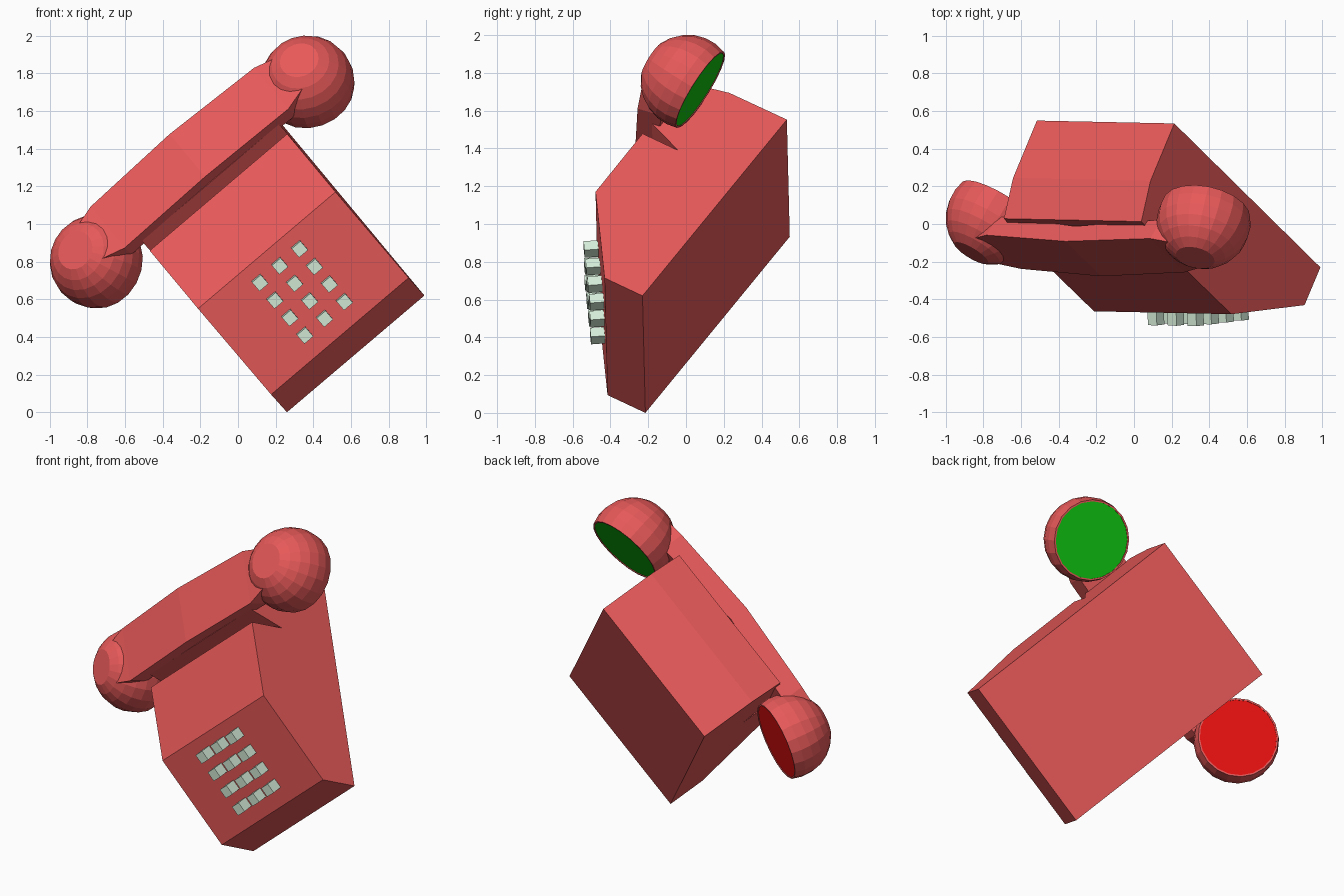
import bpy, bmesh, math
from mathutils import Matrix, Vector

if "Cube" in bpy.data.objects:
    bpy.data.objects.remove(bpy.data.objects["Cube"])

# Tilted frame of the phone: x = width, y = front to back, z = up from its base
W = Vector((0.762, -0.016, 0.647)).normalized()
U = Vector((-0.536, 0.533, 0.655))
U = (U - W * U.dot(W)).normalized()
N = W.cross(U)
FRAME = Matrix((W, U, N)).transposed().to_4x4()
FRAME.translation = (0.26, -0.215, 0.0)
HALF = 0.479
MID = Matrix.Translation((HALF, 0, 0))


def material(name, rgb):
    m = bpy.data.materials.new(name)
    m.diffuse_color = (*rgb, 1)
    m.use_nodes = True
    m.node_tree.nodes["Principled BSDF"].inputs["Base Color"].default_value = m.diffuse_color
    return m


SHELL = material("shell_red", (0.8, 0.1, 0.1))
KEYS = material("key_pale_green", (0.68, 0.86, 0.70))
RED = material("disc_red", (0.8, 0.005, 0.005))
GREEN = material("disc_green", (0.005, 0.55, 0.005))


def loft(name, rings, mat, local, caps=(True, True)):
    """Join equal-length point rings with quads and cap the ends."""
    bm = bmesh.new()
    vs = [[bm.verts.new(p) for p in ring] for ring in rings]
    n = len(vs[0])
    for a, b in zip(vs, vs[1:]):
        for i in range(n):
            j = (i + 1) % n
            bm.faces.new((a[i], a[j], b[j], b[i]))
    for ring, cap in ((vs[0], caps[0]), (vs[-1], caps[1])):
        if cap:
            bm.faces.new(ring)
    bmesh.ops.recalc_face_normals(bm, faces=bm.faces)
    me = bpy.data.meshes.new(name)
    bm.to_mesh(me)
    bm.free()
    me.materials.append(mat)
    ob = bpy.data.objects.new(name, me)
    bpy.context.collection.objects.link(ob)
    ob.matrix_world = FRAME @ local
    return ob


def circle(r, z, n=20):
    return [(r * math.cos(2 * math.pi * i / n), r * math.sin(2 * math.pi * i / n), z)
            for i in range(n)]


# Body: side profile with the cradle notch, extruded across the width
profile = [(0, 0), (0, 0.237), (0.481, 0.597), (0.953, 0.6), (0.953, 0.376),
           (1.037, 0.594), (1.377, 0.58), (1.432, 0.359), (1.434, 0)]
loft("body", [[(x, y, z) for y, z in profile] for x in (-HALF, HALF)], SHELL, MID)

# Keypad: 3 x 4 keys on the sloping front face
slope = math.atan2(0.36, 0.481)
pad = (MID @ Matrix.Translation((0, 0, 0.237)) @ Matrix.Rotation(slope, 4, 'X')
       @ Matrix.Translation((0, 0.312, 0)))
s = 0.031
for row in range(4):
    for col in range(3):
        cx, cy = (col - 1) * 0.138, (row - 1.5) * 0.123
        loft(f"key_{row}_{col}",
             [[(cx - s, cy - s, z), (cx + s, cy - s, z), (cx + s, cy + s, z), (cx - s, cy + s, z)]
              for z in (-0.01, 0.075)], KEYS, pad)

# Handset handle: stations of (offset, top half width, top, bottom half width, bottom)
half = [(0, 0.174, 0.705, 0.15, 0.595), (0.57, 0.168, 0.673, 0.145, 0.54),
        (0.765, 0.105, 0.67, 0.09, 0.48)]
stations = [(-x, *r) for x, *r in reversed(half[1:])] + half
loft("handset_handle",
     [[(x, 1.19 - h, t), (x, 1.19 + h, t), (x, 1.19 + hb, b), (x, 1.19 - hb, b)]
      for x, h, t, hb, b in stations], SHELL, MID)

# Ear and mouth cups: cut spheres tilted inwards, with a coloured disc in each
R, A0, A1, STEPS = 0.25, math.radians(24.8), math.radians(108.7), 6
for label, side, mat in (("mouth", -1, RED), ("ear", 1, GREEN)):
    place = (MID @ Matrix.Translation((side * 0.735, 1.2, 0.468))
             @ Matrix.Rotation(side * math.radians(11.5), 4, 'Y'))
    angles = [A0 + (A1 - A0) * i / STEPS for i in range(STEPS + 1)]
    rings = [circle(R * math.sin(a), R * math.cos(a)) for a in angles]
    rings += [circle(0.227, -0.08), circle(0.227, -0.06)]
    loft(f"{label}_cup", rings, SHELL, place)
    loft(f"{label}_disc", [circle(0.227, -0.065), circle(0.227, -0.076)], mat, place)
